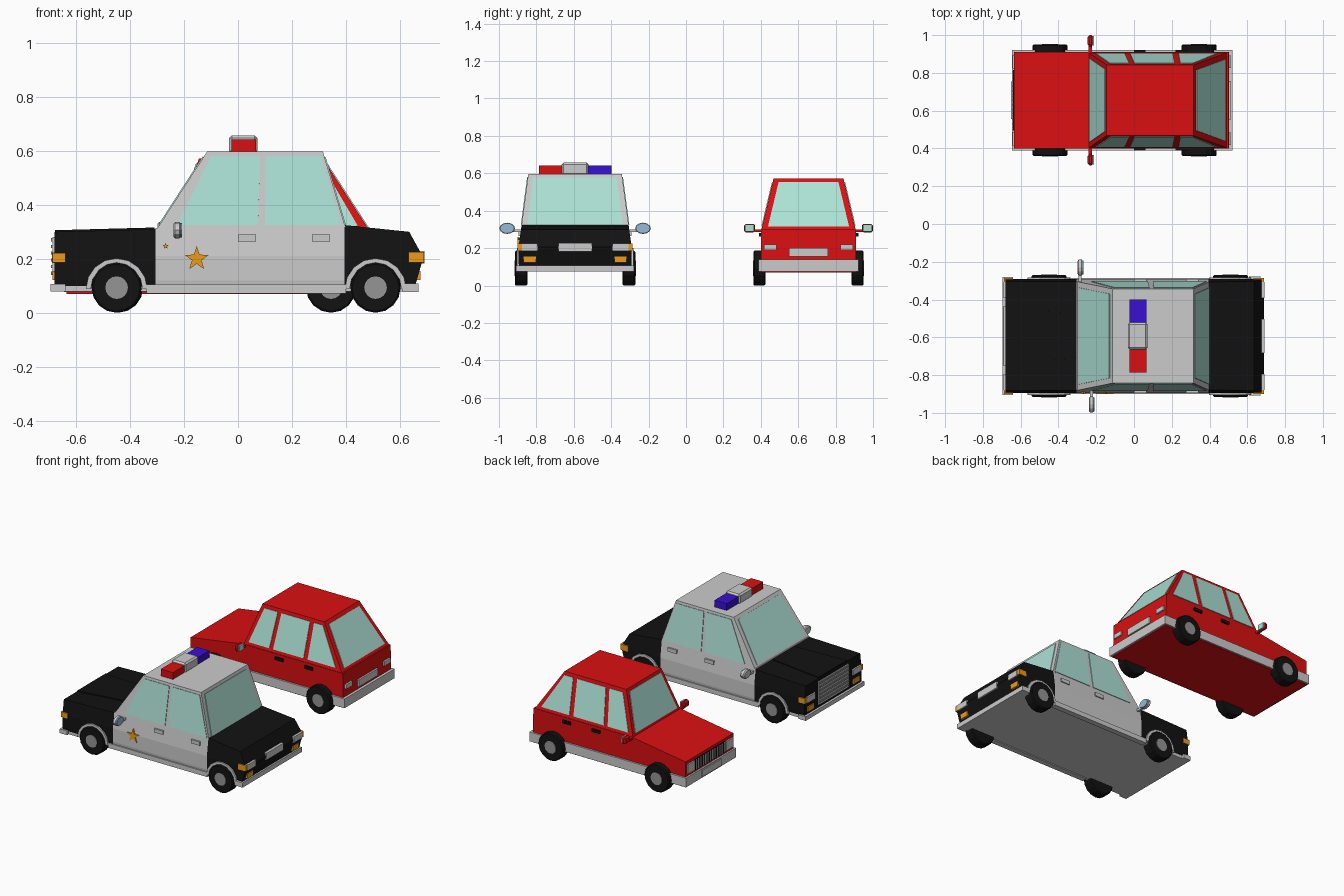
import bpy, bmesh, math
from mathutils import Vector

if "Cube" in bpy.data.objects:
    bpy.data.objects.remove(bpy.data.objects["Cube"])

def mat(name, r, g, b):
    m = bpy.data.materials.new(name)
    m.diffuse_color = (r, g, b, 1)
    m.use_nodes = True
    m.node_tree.nodes["Principled BSDF"].inputs["Base Color"].default_value = m.diffuse_color
    return m

RED, BLUE = mat("red", .7, .005, .006), mat("blue", .04, .005, .65)
BLACK, GLASS = mat("black", .006, .006, .006), mat("glass", .42, .76, .67)
ORANGE, MIRROR = mat("orange", .85, .33, .01), mat("mirror_glass", .3, .5, .68)
HUB, GREY = mat("hub_grey", .3, .3, .3), None
CY, CAR = 0.0, ""          # current car's centre line and name prefix

def finish(bm, name, m):
    bmesh.ops.recalc_face_normals(bm, faces=bm.faces)
    me = bpy.data.meshes.new(CAR + name)
    bm.to_mesh(me)
    bm.free()
    ob = bpy.data.objects.new(CAR + name, me)
    ob.location.y = CY
    if m:
        me.materials.append(m)
    bpy.context.collection.objects.link(ob)
    return ob

def width(table, z):
    """Half width of the car at height z, linear between table entries."""
    if z <= table[0][0]:
        return table[0][1]
    for (z0, w0), (z1, w1) in zip(table, table[1:]):
        if z <= z1:
            return w0 + (w1 - w0) * (z - z0) / (z1 - z0)
    return table[-1][1]

def prism(name, profile, table, m=None):
    """Extrude an x-z side profile across y, tapering it by the width table."""
    bm = bmesh.new()
    a = [bm.verts.new((x, -1, z)) for x, z in profile]
    b = [bm.verts.new((x, 1, z)) for x, z in profile]
    n = len(a)
    bm.faces.new(a)
    bm.faces.new(b[::-1])
    for i in range(n):
        bm.faces.new((a[i], b[i], b[(i + 1) % n], a[(i + 1) % n]))
    for z, _ in table[1:-1]:
        bmesh.ops.bisect_plane(bm, geom=bm.verts[:] + bm.edges[:] + bm.faces[:],
                               plane_co=(0, 0, z), plane_no=(0, 0, 1))
    for v in bm.verts:
        v.co.y *= width(table, v.co.z)
    return finish(bm, name, m)

def panel(name, pts, m=None, t=.008):
    """Thin plate centred on a planar outline."""
    bm = bmesh.new()
    pts = [Vector(p) for p in pts]
    f = bm.faces.new([bm.verts.new(p) for p in pts])
    f.normal_update()
    n = f.normal.copy()
    for v in f.verts:
        v.co -= n * t / 2
    r = bmesh.ops.extrude_face_region(bm, geom=[f], use_keep_orig=True)
    for v in r["geom"]:
        if isinstance(v, bmesh.types.BMVert):
            v.co += n * t
    return finish(bm, name, m)

def box(name, x, y, z, m=None, bevel=0):
    bm = bmesh.new()
    bmesh.ops.create_cube(bm, size=1)
    for v in bm.verts:
        v.co = [(r[0] + r[1]) / 2 + c * (r[1] - r[0]) for c, r in zip(v.co, (x, y, z))]
    if bevel:
        bmesh.ops.bevel(bm, geom=bm.edges[:], offset=bevel, segments=1, affect='EDGES')
    return finish(bm, name, m)

def boxes(name, x, y, z, m=None, bevel=0):
    """Mirrored pair of boxes."""
    for s, side in ((-1, "_right"), (1, "_left")):
        box(name + side, x, sorted((s * y[0], s * y[1])), z, m, bevel)

def disc(name, c, r, depth, axis, n, m=None, scale=(1, 1, 1), bevel=0):
    bm = bmesh.new()
    bmesh.ops.create_cone(bm, cap_ends=True, segments=n, radius1=r, radius2=r, depth=depth)
    if bevel:
        rim = [e for e in bm.edges if abs(e.verts[0].co.z - e.verts[1].co.z) < 1e-5]
        bmesh.ops.bevel(bm, geom=rim, offset=bevel, segments=1, affect='EDGES')
    q = Vector(axis).to_track_quat('Z', 'Y')
    for v in bm.verts:
        p = q @ v.co
        v.co = Vector(c) + Vector([a * b for a, b in zip(p, scale)])
    return finish(bm, name, m)

def wheels(xs, outer, w):
    for x in xs:
        for s in (-1, 1):
            disc("wheel", (x, s * (outer - w / 2), .093), .093, w, (0, 1, 0), 16, BLACK, bevel=.006)
            disc("hub", (x, s * (outer - .01), .093), .042, .026, (0, 1, 0), 16, HUB)

def side_windows(windows, table):
    for s in (-1, 1):
        for w in windows:
            panel("side_window", [(x, s * width(table, z), z) for x, z in w], GLASS)

def screen(name, p, q, table, inset, lo, hi):
    """Front or rear glass lying on the sloped line p-q."""
    a, b = Vector(p).lerp(Vector(q), lo), Vector(p).lerp(Vector(q), hi)
    wa, wb = width(table, a.y) - inset, width(table, b.y) - inset
    panel(name, [(a.x, -wa, a.y), (a.x, wa, a.y), (b.x, wb, b.y), (b.x, -wb, b.y)], GLASS)

# ---------------- patrol car ----------------
CY, CAR = -.593, "patrol_"
body = [(.07, .295), (.12, .302), (.21, .302), (.33, .285)]
top = [(.31, .288), (.597, .25)]
prism("hood", [(-.68, .1), (-.68, .3), (-.305, .31), (-.305, .1)], body, BLACK)
panel("hood_bulge", [(-.678, -.15, .302), (-.678, .15, .302), (-.31, .115, .312), (-.31, -.115, .312)], BLACK)
prism("doors", [(-.305, .08), (-.305, .315), (.395, .322), (.395, .08)], body)
prism("trunk", [(.395, .1), (.395, .325), (.635, .3), (.687, .205), (.657, .1)], body, BLACK)
box("floor", (-.68, .645), (-.295, .295), (.078, .106))
boxes("sill", (-.34, .4), (.27, .307), (.072, .104))
box("front_bumper", (-.695, -.64), (-.312, .312), (.078, .106))
box("rear_bumper", (.61, .67), (-.315, .315), (.076, .108))

# cabin and glass
A, B, C, D = (-.3, .312), (-.115, .597), (.315, .597), (.398, .318)
prism("cabin", [A, B, C, D], top)
screen("windshield", A, B, top, .03, .05, .93)
screen("rear_window", D, C, top, .03, .02, .93)
side_windows([[(-.225, .325), (.074, .325), (.082, .58), (-.1, .58)],
              [(.1, .325), (.385, .325), (.308, .58), (.103, .58)]], top)

# wheels and arches
wheels((-.45, .51), .322, .068)
arc = [i * math.pi / 8 for i in range(9)]
for x in (-.45, .51):
    for s in (-1, 1):
        ring = [(r * math.cos(a), .088 + r * math.sin(a)) for r, aa in ((.114, arc), (.096, arc[::-1])) for a in aa]
        panel("wheel_arch", [(x + px, s * .303, pz) for px, pz in ring], GREY, .016)

# grille, lamps and plate
box("grille", (-.688, -.67), (-.16, .16), (.125, .28))
for i in range(6):
    z = .14 + i * .025
    box("grille_bar", (-.693, -.68), (-.155, .155), (z, z + .012), HUB)
boxes("headlight", (-.69, -.66), (.2, .285), (.185, .225))
boxes("front_marker", (-.688, -.64), (.28, .308), (.187, .222), ORANGE)
boxes("front_signal", (-.688, -.66), (.21, .275), (.122, .155), ORANGE)
boxes("tail_light", (.64, .691), (.2, .285), (.185, .225))
boxes("rear_marker", (.632, .689), (.28, .308), (.187, .225), ORANGE)
boxes("rear_signal", (.64, .677), (.21, .275), (.122, .155), ORANGE)
box("rear_plate", (.64, .692), (-.09, .09), (.182, .228))

# roof light bar
box("light_bar_centre", (-.033, .072), (-.072, .072), (.59, .657), GREY, .01)
box("light_bar_red", (-.024, .066), (-.194, -.07), (.597, .643), RED)
box("light_bar_blue", (-.024, .066), (.07, .194), (.597, .643), BLUE)

# door handles, mirrors, badge stars
for x in (0, .275):
    boxes("door_handle", (x, x + .066), (.28, .302), (.265, .29))
for s, x in ((-1, -.225), (1, -.285)):
    disc("mirror", (x, s * .363, .306), .03, .028, (1, 0, 0), 12, GREY, (1, 1.4, 1), .006)
    disc("mirror_face", (x + .014, s * .363, .306), .027, .006, (1, 0, 0), 12, MIRROR, (1, 1.4, 1))
    box("mirror_arm", (x - .008, x + .008), sorted((s * .28, s * .335)), (.285, .3))
for x, z, r in ((-.153, .2, .047), (-.268, .247, .012)):
    star = [(r if i % 2 == 0 else r * .4, math.pi / 2 + i * math.pi / 5) for i in range(10)]
    panel("door_star", [(x + q * math.cos(a), -.302, z + q * math.sin(a)) for q, a in star], ORANGE, .012)

# ---------------- red car ----------------
CY, CAR = .655, "red_car_"
body = [(.07, .255), (.3, .255)]
top = [(.3, .252), (.572, .187)]
prism("body", [(-.634, .072), (-.634, .24), (-.24, .3), (.5, .3), (.506, .072)], body, RED)
box("trim_band", (-.645, .522), (-.267, .267), (.076, .138))
box("underside", (-.635, .51), (-.257, .257), (.07, .08), RED)

# cabin and glass
A, B, C, D = (-.24, .298), (-.145, .572), (.315, .572), (.492, .298)
prism("cabin", [A, B, C, D], top, RED)
screen("windshield", A, B, top, .026, .06, .93)
screen("rear_window", D, C, top, .032, .06, .92)
side_windows([[(-.205, .32), (-.05, .32), (-.025, .55), (-.125, .55)],
              [(-.022, .32), (.205, .32), (.215, .55), (.002, .55)],
              [(.235, .32), (.445, .32), (.31, .55), (.245, .55)]], top)
wheels((-.445, .345), .295, .065)

# grille, lamps and plates
box("grille", (-.64, -.62), (-.16, .16), (.15, .222), BLACK)
for i in range(13):
    y = -.15 + i * .025
    box("grille_bar", (-.645, -.63), (y - .005, y + .005), (.153, .219))
boxes("headlight", (-.643, -.62), (.168, .24), (.155, .218))
box("front_plate", (-.652, -.64), (-.1, .1), (.085, .13))
box("rear_plate", (.49, .514), (-.103, .103), (.155, .202))
boxes("tail_light", (.49, .514), (.17, .237), (.19, .22))

# handles and mirrors
for x in (-.0, .22):
    boxes("door_handle", (x + .0, x + .06), (.25, .266), (.262, .282), BLACK)
boxes("mirror", (-.245, -.215), (.285, .345), (.283, .33), RED, .01)
boxes("mirror_face", (-.22, -.211), (.291, .339), (.288, .325), GLASS)
boxes("mirror_arm", (-.24, -.222), (.245, .29), (.285, .3), RED)
